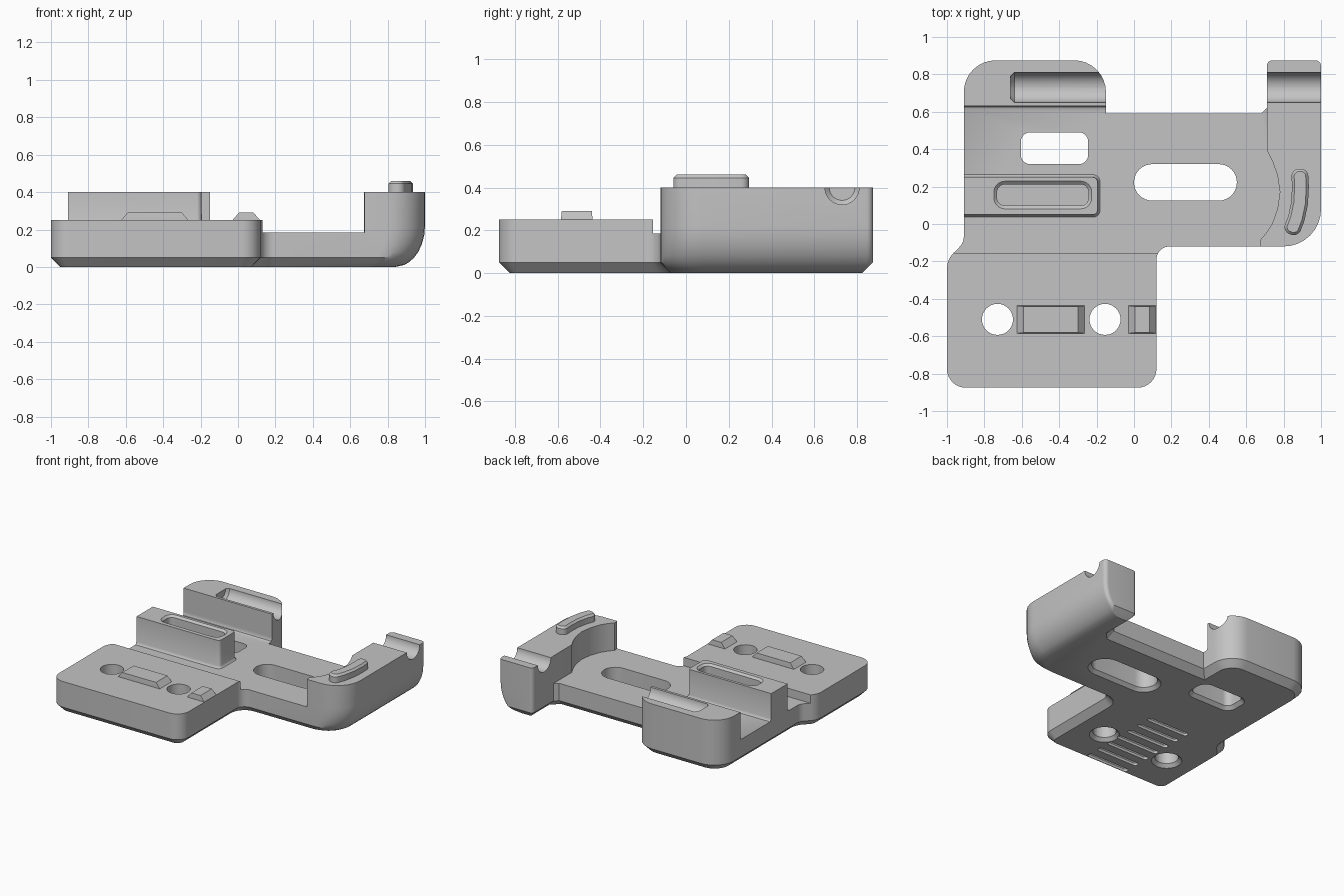
import bpy
import bmesh
import math
from mathutils import Matrix, Vector

default_cube = bpy.data.objects.get("Cube")
if default_cube:
    bpy.data.objects.remove(default_cube, do_unlink=True)

grey = bpy.data.materials.new("matte grey")
grey.use_nodes = True
grey.diffuse_color = (0.55, 0.55, 0.55, 1)
grey.node_tree.nodes["Principled BSDF"].inputs["Base Color"].default_value = grey.diffuse_color


def rounded_outline(corners, insets, steps=8):
    """Offset every edge inwards by its own inset, then round each corner."""
    count = len(corners)
    points = [Vector(c[:2]) for c in corners]
    outline = []
    for i, corner in enumerate(corners):
        radius = corner[2] if len(corner) > 2 else 0
        into = (points[i] - points[i - 1]).normalized()
        out = (points[(i + 1) % count] - points[i]).normalized()
        left_in = Vector((-into.y, into.x))
        left_out = Vector((-out.y, out.x))
        before, after = insets[i - 1], insets[i]
        turn = into.cross(out)
        # intersection of the two shifted edges
        start = points[i] + left_in * before
        gap = points[i] + left_out * after - start
        peak = start + into * (gap.cross(out) / turn)
        if not radius:
            outline.append(peak)
            continue
        angle = math.atan2(turn, into.dot(out))
        side = math.copysign(1, angle)
        radius = max(radius - side * min(before, after), 0.006)
        first = peak - into * radius * math.tan(abs(angle) / 2)
        centre = first + left_in * radius * side
        for k in range(steps + 1):
            spoke = Matrix.Rotation(angle * k / steps, 2) @ (first - centre)
            outline.append(centre + spoke)
    return outline


def layered(name, corners, layers):
    """Stack outlines; each layer is (height, inset) or (height, inset per edge)."""
    bm = bmesh.new()
    rings = []
    for z, inset in layers:
        insets = inset if isinstance(inset, list) else [inset] * len(corners)
        rings.append([bm.verts.new((p.x, p.y, z)) for p in rounded_outline(corners, insets)])
    for low, high in zip(rings, rings[1:]):
        for i in range(len(low)):
            bm.faces.new((low[i - 1], low[i], high[i], high[i - 1]))
    bm.faces.new(rings[0][::-1])
    bm.faces.new(rings[-1])
    bmesh.ops.recalc_face_normals(bm, faces=bm.faces)
    mesh = bpy.data.meshes.new(name)
    bm.to_mesh(mesh)
    bm.free()
    mesh.materials.append(grey)
    obj = bpy.data.objects.new(name, mesh)
    bpy.context.collection.objects.link(obj)
    return obj


def box(x0, x1, y0, y1, radius=0):
    return [(x0, y0, radius), (x1, y0, radius), (x1, y1, radius), (x0, y1, radius)]


def carve(target, cutter):
    cutter.hide_render = True
    mod = target.modifiers.new("cut", 'BOOLEAN')
    mod.operation = 'DIFFERENCE'
    mod.solver = 'EXACT'
    mod.object = cutter
    bpy.context.view_layer.objects.active = target
    bpy.ops.object.modifier_apply(modifier=mod.name)
    bpy.data.objects.remove(cutter, do_unlink=True)


# Body: full plan outline, chamfered below, with a large round under the right side
plan = [(-1, -.875, .1), (.12, -.875, .1), (.12, -.12, .07), (1, -.12, .2),
        (1, .875, .03), (.71, .875, .03), (.71, .62), (.68, .59), (-.15, .59),
        (-.15, .875, .17), (-.91, .875, .17), (-.91, -.1, .08), (-1, -.19, .12)]
outer_edge = 3
layers = []
for z in (0, .01, .025, .05, .08, .12, .17, .22, .4):
    insets = [max(0, .05 - z)] * len(plan)
    s = max(0, 1 - z / .22)
    insets[outer_edge] = .16 * (1 - math.sqrt(1 - s * s))
    layers.append((z, insets))
body = layered("body", plan, layers)

# Lower the front block and the central floor
carve(body, layered("front_cut", box(-1.2, .4, -1, -.14), [(.25, 0), (.6, 0)]))
floor = [(-1.2, -.155), (.68, -.155), (.675, -.085), (.705, -.05), (.738, 0), (.767, .08),
         (.78, .17), (.767, .26), (.742, .33), (.712, .39), (.712, .63), (-1.2, .63)]
back_fillet = [[0] * 10 + [d, 0] for d in (.015, .005, 0, 0)]
carve(body, layered("floor_cut", floor, list(zip((.185, .19, .2, .6), back_fillet))))

# Groove across the back block and the arm, tapered at its closed end
groove = layered("groove_cut", box(-.08, .08, -.08, .08, .0799),
                 [(-.66, .02), (-.64, 0), (1.2, 0)])
groove.data.transform(Matrix.Translation((0, .73, .4)) @ Matrix.Rotation(math.pi / 2, 4, 'Y'))
carve(body, groove)

# Through slots and screw holes, flared underneath
openings = [box(-.605, -.245, .32, .49, .05), box(0, .55, .125, .32, .097)]
for x in (-.73, -.155):
    openings.append(box(x - .083, x + .083, -.593, -.427, .0829))
for shape in openings:
    carve(body, layered("opening_cut", shape, [(-.01, -.035), (.025, 0), (.6, 0)]))

# Row of shallow grip grooves on the underside
for i in range(7):
    y = -.8 + i * .11
    carve(body, layered("grip_cut", box(-.61, -.25, y - .02, y + .02, .019),
                        [(-.02, 0), (.02, 0), (.03, .008)]))

# Middle bar with a recessed slot
bar = layered("middle_bar", box(-.91, -.18, .035, .265, .04)[1:3] + [(-.91, .265), (-.91, .035)],
              [(z, [d, d, 0, d]) for z, d in ((.184, 0), (.19, .007), (.205, .013), (.4, .015))])
carve(bar, layered("slot_cut", box(-.75, -.225, .08, .23, .06),
                   [(.25, .018), (.385, .018), (.401, 0), (.5, 0)]))

# Wedge-sided locating keys on the front block
parts = [body, bar]
for name, x0, x1 in (("wide_key", -.625, -.265), ("small_key", -.03, .118)):
    parts.append(layered(name, box(x0, x1, -.585, -.437),
                         [(.245, 0), (.25, 0), (.29, [.004, .035, .004, .035])]))

# Curved ridge on top of the arm
path = [Vector(p) for p in ((.835, -.055), (.868, .03), (.885, .11), (.89, .2), (.885, .295))]
right_side, left_side = [], []
for i, p in enumerate(path):
    along = (path[min(i + 1, len(path) - 1)] - path[max(i - 1, 0)]).normalized()
    normal = Vector((along.y, -along.x)) * .045
    radius = .04 if i in (0, len(path) - 1) else 0
    right_side.append((*(p + normal), radius))
    left_side.append((*(p - normal), radius))
parts.append(layered("arm_ridge", right_side + left_side[::-1],
                     [(.39, 0), (.445, 0), (.46, .014)]))

# Smooth the rounds, keep the edges crisp
bpy.ops.object.select_all(action='DESELECT')
for part in parts:
    part.select_set(True)
bpy.context.view_layer.objects.active = body
bpy.ops.object.shade_smooth_by_angle(angle=math.radians(28))
